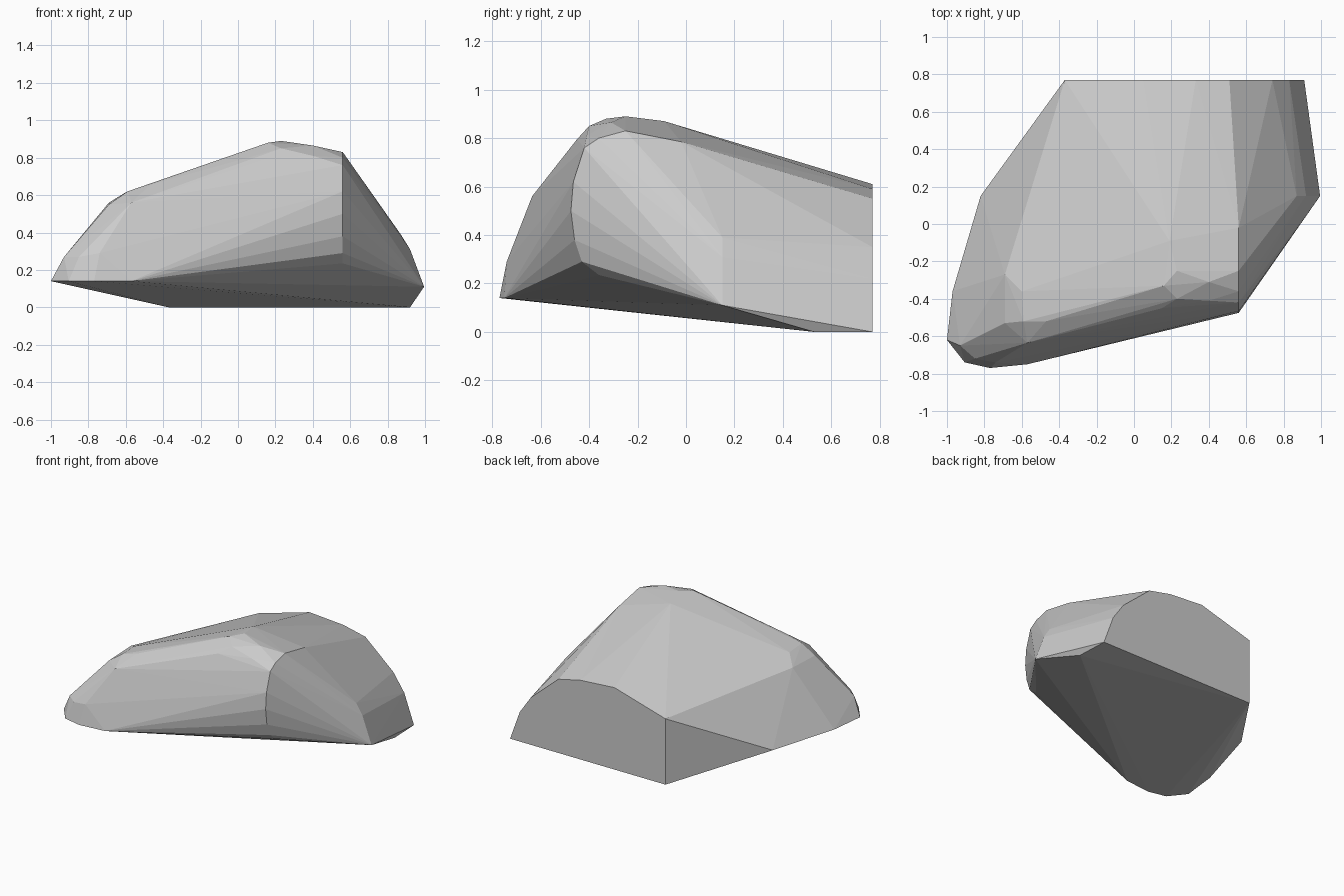
import bpy, bmesh

# Cut back face: profile in x, z
back = [(x, 0.77, z) for x, z in [
    (-0.37, 0), (0.91, 0), (0.83, 0.22), (0.74, 0.35),
    (0.51, 0.55), (0.33, 0.59), (0.05, 0.61), (-0.37, 0.49)]]

# Cut right face: profile in y, z
right = [(0.56, y, z) for y, z in [
    (-0.02, 0.785), (-0.25, 0.83), (-0.36, 0.80), (-0.42, 0.76), (-0.465, 0.62),
    (-0.475, 0.50), (-0.46, 0.38), (-0.43, 0.29), (-0.36, 0.235)]]

# Lower rim on the left and front: outline in x, y
rim = [(x, y, 0.14) for x, y in [
    (-0.82, 0.15), (-0.97, -0.36), (-1.0, -0.62), (-0.905, -0.74),
    (-0.77, -0.77), (-0.57, -0.75)]]

# Right-hand corner ridge and foot
corner = [(0.995, 0.15, 0.11), (0.92, 0.15, 0.31), (0.87, 0.15, 0.39), (0.92, 0.53, 0)]

# Summit
summit = [(0.16, -0.33, 0.88), (0.23, -0.25, 0.89), (0.19, -0.09, 0.87),
          (0.40, -0.31, 0.865), (0.23, -0.40, 0.85), (0.15, -0.45, 0.795),
          (0.40, -0.41, 0.81)]

# Left shoulder
shoulder = [(-0.69, -0.27, 0.56), (-0.69, -0.53, 0.55), (-0.59, -0.52, 0.62),
            (-0.47, -0.52, 0.655), (-0.57, -0.635, 0.56), (-0.60, -0.36, 0.615),
            (-0.93, -0.65, 0.27), (-0.74, -0.74, 0.29), (-0.85, -0.72, 0.27)]

# Wrap the rock in its convex skin
bm = bmesh.new()
for p in back + right + rim + corner + summit + shoulder:
    bm.verts.new(p)
hull = bmesh.ops.convex_hull(bm, input=bm.verts[:])
loose = [v for v in bm.verts if not v.link_faces]
bmesh.ops.delete(bm, geom=loose, context='VERTS')
bmesh.ops.dissolve_limit(bm, angle_limit=0.01, verts=bm.verts[:], edges=bm.edges[:])
bmesh.ops.recalc_face_normals(bm, faces=bm.faces[:])
mesh = bpy.data.meshes.new("rock")
bm.to_mesh(mesh)
bm.free()
bpy.context.collection.objects.link(bpy.data.objects.new("rock", mesh))
